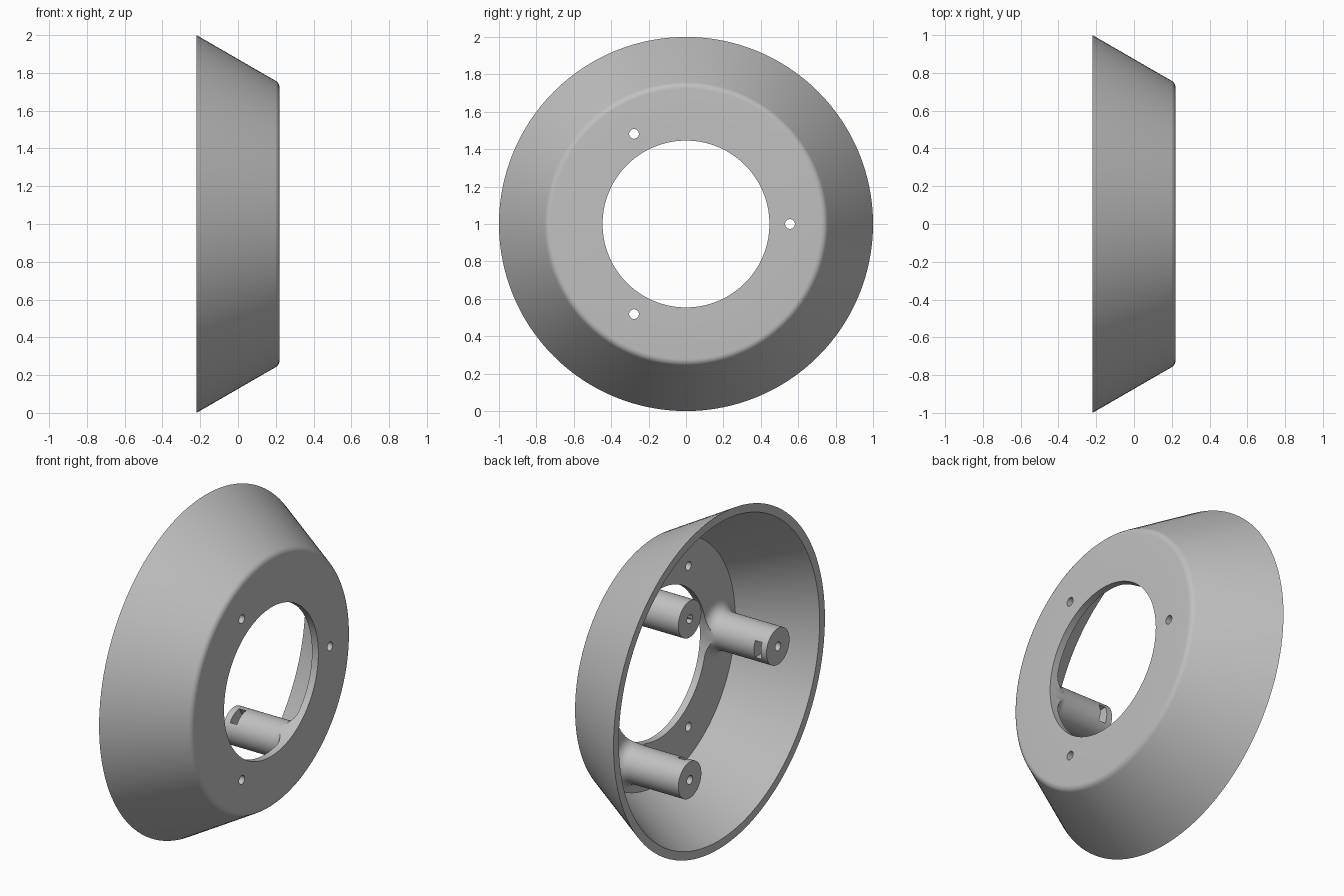
import bpy, bmesh
from math import pi, sin, cos, radians, tan
from mathutils import Matrix, Vector

cube = bpy.data.objects.get("Cube")
if cube:
    bpy.data.objects.remove(cube, do_unlink=True)

grey = bpy.data.materials.new("plain grey")
grey.use_nodes = True
colour = (0.53, 0.53, 0.53, 1)
grey.diffuse_color = colour
grey.node_tree.nodes["Principled BSDF"].inputs["Base Color"].default_value = colour

BACK, FRONT, INNER = -0.22, 0.22, 0.178   # rim plane, plate face, plate inside
HOLE, PITCH, POST = 0.446, 0.556, 0.109   # radii
AXIS = Vector((0, 0, 1))


def finish(name, bm):
    bmesh.ops.remove_doubles(bm, verts=bm.verts, dist=1e-5)
    bmesh.ops.recalc_face_normals(bm, faces=bm.faces)
    mesh = bpy.data.meshes.new(name)
    bm.to_mesh(mesh)
    bm.free()
    mesh.materials.append(grey)
    ob = bpy.data.objects.new(name, mesh)
    bpy.context.collection.objects.link(ob)
    return ob


def lathe(name, profile, steps, closed=False, at=AXIS):
    """Turn (x, radius) points around an axis parallel to x."""
    bm = bmesh.new()
    verts = [bm.verts.new((x, 0, r)) for x, r in profile]
    edges = [bm.edges.new(pair) for pair in zip(verts, verts[1:])]
    if closed:
        edges.append(bm.edges.new((verts[-1], verts[0])))
    bmesh.ops.spin(bm, geom=verts + edges, cent=(0, 0, 0), axis=(1, 0, 0),
                   angle=2 * pi, steps=steps)
    bmesh.ops.translate(bm, verts=bm.verts, vec=at)
    return finish(name, bm)


def rod(name, x0, x1, r, steps, at=AXIS):
    return lathe(name, [(x0, 0), (x0, r), (x1, r), (x1, 0)], steps, at=at)


def around(deg, r=PITCH):
    a = radians(deg)
    return AXIS + Vector((0, r * cos(a), r * sin(a)))


def cut(ob, cutters):
    for c in cutters:
        c.hide_render = True
        mod = ob.modifiers.new("cut", 'BOOLEAN')
        mod.operation, mod.solver, mod.object = 'DIFFERENCE', 'EXACT', c
    bpy.context.view_layer.update()
    deps = bpy.context.evaluated_depsgraph_get()
    mesh = bpy.data.meshes.new_from_object(ob.evaluated_get(deps))
    ob.modifiers.clear()
    ob.data = mesh
    for c in cutters:
        bpy.data.objects.remove(c, do_unlink=True)


def smooth(ob):
    bpy.ops.object.select_all(action='DESELECT')
    ob.select_set(True)
    bpy.context.view_layer.objects.active = ob
    bpy.ops.object.shade_smooth_by_angle(angle=radians(30))


# Conical shell with rounded outer edge and flat ring plate
slope = tan(radians(30))
edge = 0.04
corner = 1 - slope * (FRONT - BACK) - edge * slope
arc = [(FRONT - edge + edge * sin(radians(a)), corner + edge * cos(radians(a)))
       for a in range(30, 91, 10)]
shell_profile = ([(BACK, 0.95), (BACK, 1)] + arc
                 + [(FRONT, HOLE), (INNER, HOLE), (INNER, 0.95 - slope * (INNER - BACK))])
shell = lathe("conical_shell", shell_profile, 128, closed=True)
cut(shell, [rod("screw_hole", 0.1, 0.3, 0.026, 24, around(d)) for d in (0, 120, 240)])
smooth(shell)

# Posts with flared base, pilot hole and inward nut slot
flare = 0.065
flare_arc = [(INNER - flare + flare * sin(radians(a)),
              POST + flare - flare * cos(radians(a))) for a in range(0, 91, 15)]
post_profile = ([(BACK, 0), (BACK, POST)] + flare_arc
                + [(INNER + 0.015, POST + flare), (INNER + 0.015, 0)])
for i, d in enumerate((60, 180, 300), 1):
    post = lathe(f"mounting_post_{i}", post_profile, 48, at=around(d))
    bm = bmesh.new()
    bmesh.ops.create_cube(bm, size=1, matrix=Matrix.Diagonal((0.045, 0.22, 0.1, 1)))
    bmesh.ops.rotate(bm, verts=bm.verts, matrix=Matrix.Rotation(radians(d), 3, 'X'))
    bmesh.ops.translate(bm, verts=bm.verts, vec=around(d, 0.5) + Vector((-0.16, 0, 0)))
    slot = finish("nut_slot", bm)
    pilot = rod("pilot_hole", -0.3, 0.0, 0.026, 24, around(d))
    opening = rod("opening", -0.5, 0.5, HOLE, 128)
    cut(post, [slot, pilot, opening])
    smooth(post)
